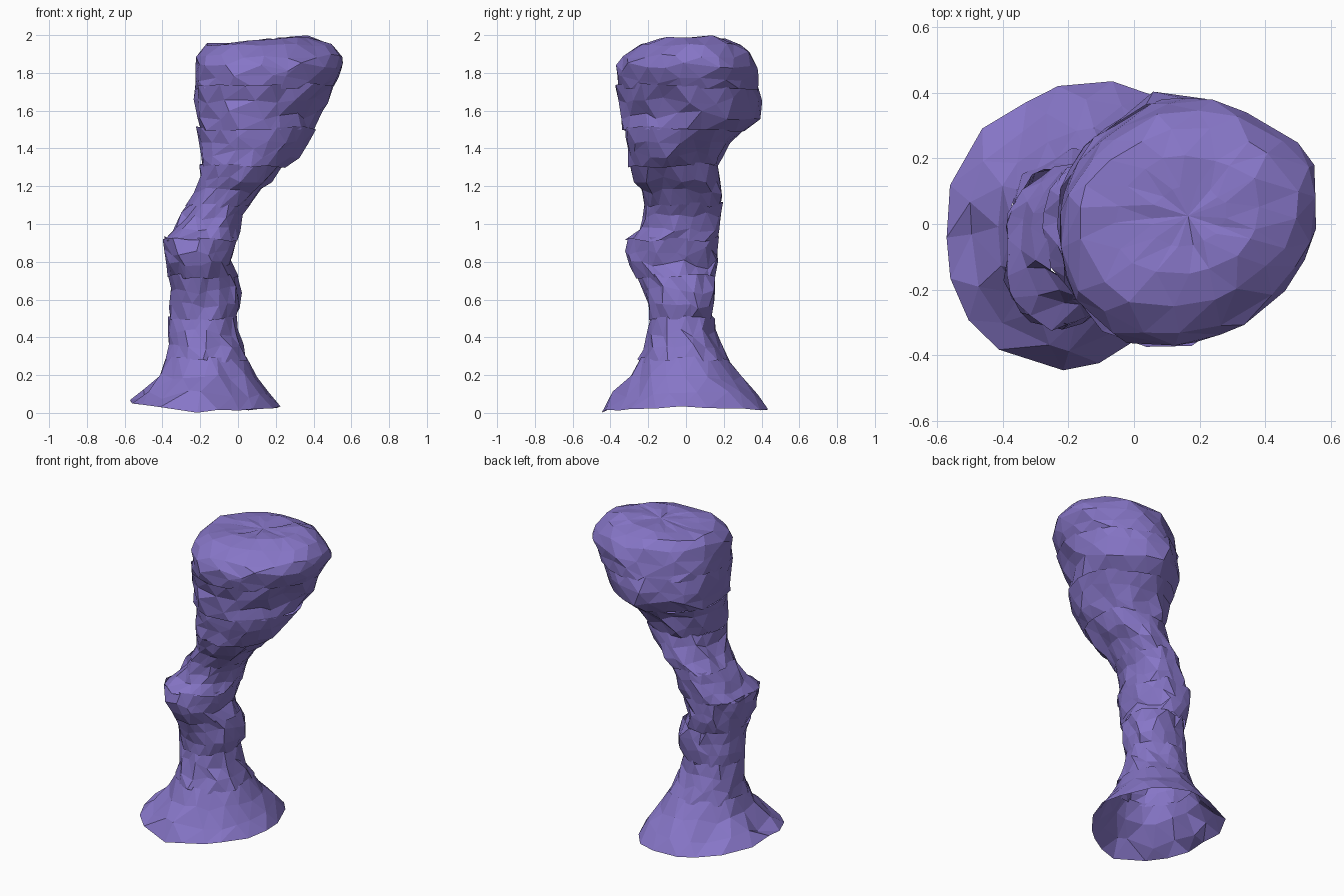
import bpy, bmesh, math, random

if "Cube" in bpy.data.objects:
    bpy.data.objects.remove(bpy.data.objects["Cube"])

random.seed(8)
SIDES = 18

stone = bpy.data.materials.new("purple_stone")
stone.diffuse_color = (0.24, 0.18, 0.57, 1)
stone.use_nodes = True
stone.node_tree.nodes["Principled BSDF"].inputs["Base Color"].default_value = stone.diffuse_color

# Silhouette: z, x min, x max, y min, y max
PROFILE = [
    (0.04, -0.57, 0.22, -0.445, 0.445), (0.10, -0.50, 0.17, -0.38, 0.38),
    (0.20, -0.41, 0.10, -0.28, 0.28), (0.30, -0.38, 0.04, -0.23, 0.21),
    (0.40, -0.37, 0.01, -0.20, 0.16), (0.50, -0.36, -0.02, -0.19, 0.14),
    (0.60, -0.36, 0.01, -0.20, 0.15), (0.72, -0.37, -0.01, -0.26, 0.14),
    (0.80, -0.38, -0.04, -0.31, 0.17), (0.92, -0.39, 0.00, -0.30, 0.18),
    (1.00, -0.33, 0.01, -0.23, 0.19), (1.10, -0.28, 0.06, -0.22, 0.19),
    (1.20, -0.21, 0.15, -0.25, 0.20), (1.30, -0.19, 0.24, -0.30, 0.17),
    (1.40, -0.20, 0.34, -0.30, 0.19), (1.50, -0.21, 0.41, -0.33, 0.32),
    (1.60, -0.22, 0.45, -0.35, 0.42), (1.72, -0.23, 0.51, -0.36, 0.39),
    (1.82, -0.23, 0.565, -0.375, 0.39), (1.90, -0.22, 0.56, -0.33, 0.35),
    (1.95, -0.17, 0.50, -0.25, 0.30)]

# Outline radius every 30 degrees, relative to an ellipse
FOOT = (1.0, 1.02, 1.05, 1.0, 0.90, 1.02, 1.0, 1.05, 1.04, 1.0, 0.91, 0.95)
TRUNK = (1.0, 1.02, 1.02, 1.0, 1.02, 1.02, 1.0, 1.02, 1.02, 1.0, 1.02, 1.02)
CROWN = (1.0, 1.04, 0.97, 1.0, 0.94, 0.96, 1.0, 1.05, 1.08, 1.0, 0.92, 0.91)
# Extra diagonal bulges: z, angle, amount
BULGES = [(0.63, 45, 0.25), (0.90, 225, 0.17), (1.50, 45, -0.12), (1.42, 315, 0.10),
          (1.38, 135, 0.14), (0.72, 315, -0.10), (1.88, 45, 0.03)]


def section(z):
    """Interpolated extents at height z."""
    for a, b in zip(PROFILE, PROFILE[1:]):
        if z <= b[0]:
            t = max(0, (z - a[0]) / (b[0] - a[0]))
            return [p + (q - p) * t for p, q in zip(a[1:], b[1:])]
    return PROFILE[-1][1:]


def outline(z, a):
    """Radius factor, fading from foot to trunk to crown shape."""
    u = (a / (2 * math.pi) * 12) % 12
    i, t = int(u), u % 1
    pick = lambda tab: tab[i] * (1 - t) + tab[(i + 1) % 12] * t
    foot = max(0, min(1, (0.35 - z) / 0.2))
    crown = max(0, min(1, (z - 1.25) / 0.3))
    r = pick(FOOT) * foot + pick(CROWN) * crown + pick(TRUNK) * (1 - foot - crown)
    for bz, ang, amount in BULGES:
        r += amount * max(0, 1 - abs(z - bz) / 0.14) * max(0, math.cos(2 * (a - math.radians(ang)))) \
            * (math.cos(a - math.radians(ang)) > 0)
    return r


def ring(bm, z, shift, jitter, scale=1.0, zj=0.025):
    x0, x1, y0, y1 = section(z)
    out = []
    for i in range(SIDES):
        a = 2 * math.pi * (i + shift + random.uniform(-0.3, 0.3)) / SIDES
        c, s = math.cos(a), math.sin(a)
        r = outline(z, a) * scale * (1.0 + random.uniform(-jitter, jitter))
        zz = z + random.uniform(-zj, zj)
        if z < 0.05:     # uneven rim of the foot
            zz = 0.012 + 0.05 * max(0, -c) ** 2 + 0.02 * max(0, c) - 0.006 * abs(s) \
                + random.uniform(-0.008, 0.008)
        out.append(bm.verts.new(((x0 + x1) / 2 + (x1 - x0) / 2 * c * r,
                                 (y0 + y1) / 2 + (y1 - y0) / 2 * s * r, max(0, zz))))
    return out


def bridge(bm, a, b, odd):
    """Triangle strip between rings that are offset by half a step."""
    for i in range(SIDES):
        j = (i + 1) % SIDES
        if odd:
            tris = ((a[i], b[j], b[i]), (a[i], a[j], b[j]))
        else:
            tris = ((a[i], a[j], b[i]), (a[j], b[j], b[i]))
        for t in tris:
            bm.faces.new(t)


def finish(bm, name):
    bmesh.ops.recalc_face_normals(bm, faces=bm.faces)
    me = bpy.data.meshes.new(name)
    bm.to_mesh(me)
    bm.free()
    me.materials.append(stone)
    ob = bpy.data.objects.new(name, me)
    bpy.context.collection.objects.link(ob)


def chunk(name, heights, jitter=0.06, cap=False):
    """One open rock shell; its ragged ends overlap its neighbours."""
    bm = bmesh.new()
    rings = []
    for k, z in enumerate(heights):
        end = k in (0, len(heights) - 1)
        rings.append(ring(bm, z, 0.5 * (k % 2), jitter, zj=0.009 if end else 0.025))
        if k:
            bridge(bm, rings[-2], rings[-1], k % 2 == 0)
    if cap:   # gently lumpy top, higher on the right
        last = rings[-1]
        for k, (scale, z) in enumerate(((0.68, 1.972), (0.34, 1.972))):
            nxt = ring(bm, 1.95, 0.5 * (1 - k), 0.06, scale)
            for v in nxt:
                lean = max(-1, min(1, (v.co.x - 0.15) / 0.2))
                v.co.z = min(2, z + 0.018 * lean + random.uniform(-0.006, 0.01))
            bridge(bm, last, nxt, k == 1)
            last = nxt
        mid = bm.verts.new((0.165, 0.025, 1.972))
        for i in range(SIDES):
            bm.faces.new((last[i], last[(i + 1) % SIDES], mid))
    finish(bm, name)


# Foot, stacked trunk pieces and crown
chunk("flared_foot", (0.04, 0.10, 0.19, 0.29), 0.02)
JOINTS = [0.28, 0.50, 0.72, 0.92, 1.10, 1.31, 1.50, 1.73]
for n, (lo, hi) in enumerate(zip(JOINTS, JOINTS[1:])):
    d = (hi - lo) / 3
    chunk(f"trunk_piece_{n + 1}", (lo - 0.005, lo + d, lo + 2 * d, hi + 0.008),
          0.065 if n < 5 else 0.045)
chunk("crown", (1.715, 1.77, 1.83, 1.90, 1.95), 0.022, cap=True)
